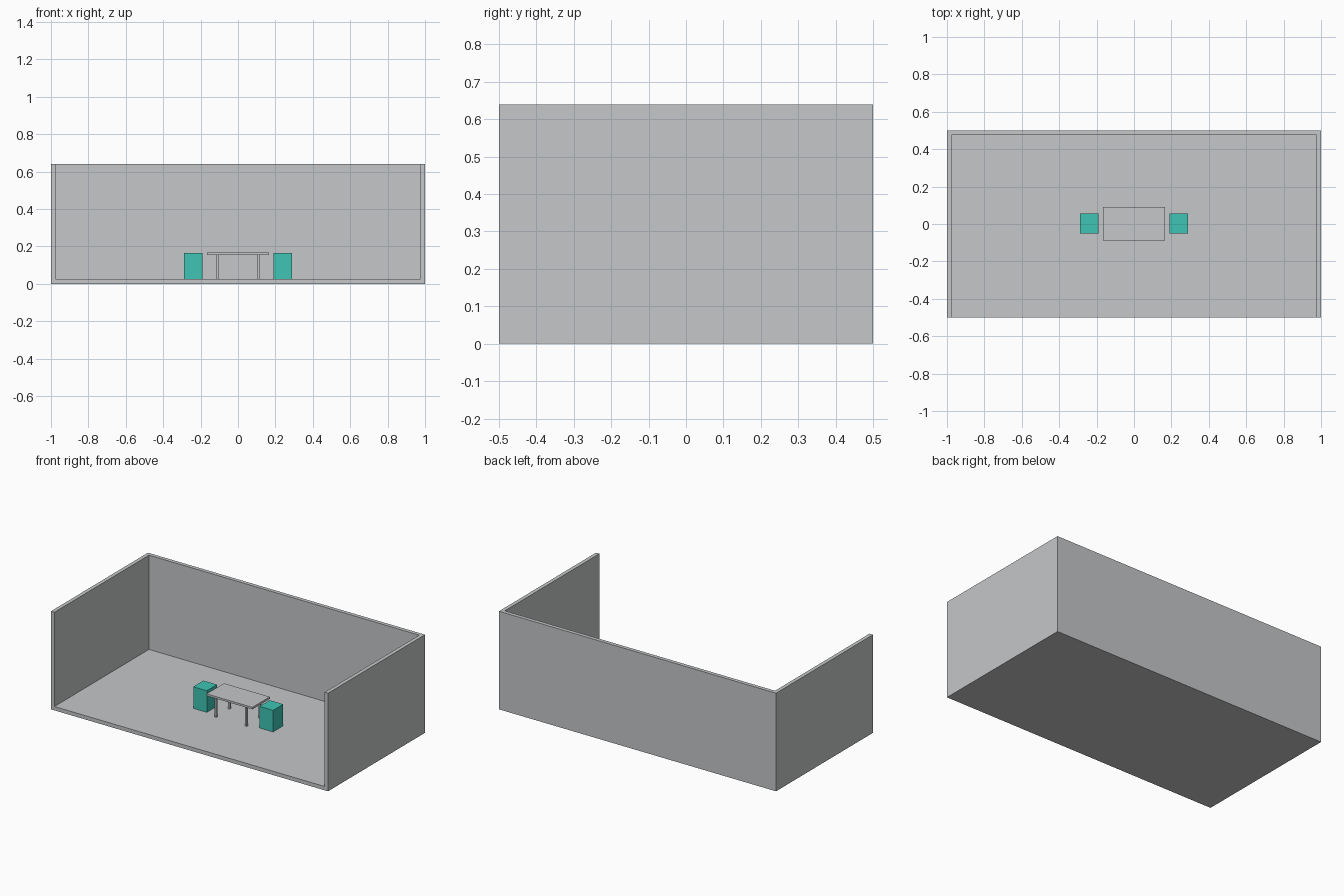
import bpy

if "Cube" in bpy.data.objects:
    bpy.data.objects.remove(bpy.data.objects["Cube"])


def material(name, color):
    m = bpy.data.materials.new(name)
    m.diffuse_color = (*color, 1.0)
    m.use_nodes = True
    m.node_tree.nodes["Principled BSDF"].inputs["Base Color"].default_value = m.diffuse_color
    return m


GREY = material("light grey", (0.56, 0.57, 0.58))
TEAL = material("teal", (0.05, 0.56, 0.46))


def box(name, mat, x, y, z):
    """Box spanning the given (min, max) ranges."""
    bpy.ops.mesh.primitive_cube_add(size=1)
    ob = bpy.context.object
    ob.name = name
    ob.location = [(a + b) / 2 for a, b in (x, y, z)]
    ob.scale = [b - a for a, b in (x, y, z)]
    bpy.ops.object.transform_apply(location=True, rotation=False, scale=True)
    ob.data.materials.append(mat)
    return ob


T = 0.025   # wall and floor thickness
H = 0.64    # room height

# Room shell, open at the front and top
box("floor", GREY, (-1, 1), (-0.5, 0.5), (0, T))
box("back_wall", GREY, (-1 + T, 1 - T), (0.5 - T, 0.5), (T, H))
for side, s in (("left", -1), ("right", 1)):
    box(side + "_wall", GREY, sorted((s, s * (1 - T))), (-0.5, 0.5), (T, H))

# Table
box("table_top", GREY, (-0.165, 0.165), (-0.088, 0.092), (0.154, 0.167))
R = 0.0065
for sx in (-1, 1):
    for sy in (-1, 1):
        cx, cy = sx * 0.11, sy * 0.07
        box("table_leg", GREY, (cx - R, cx + R), (cy - R, cy + R), (T, 0.154))

# Block stools at both ends of the table
for s in (-1, 1):
    box("stool", TEAL, sorted((s * 0.19, s * 0.288)), (-0.05, 0.055), (T, 0.166))
